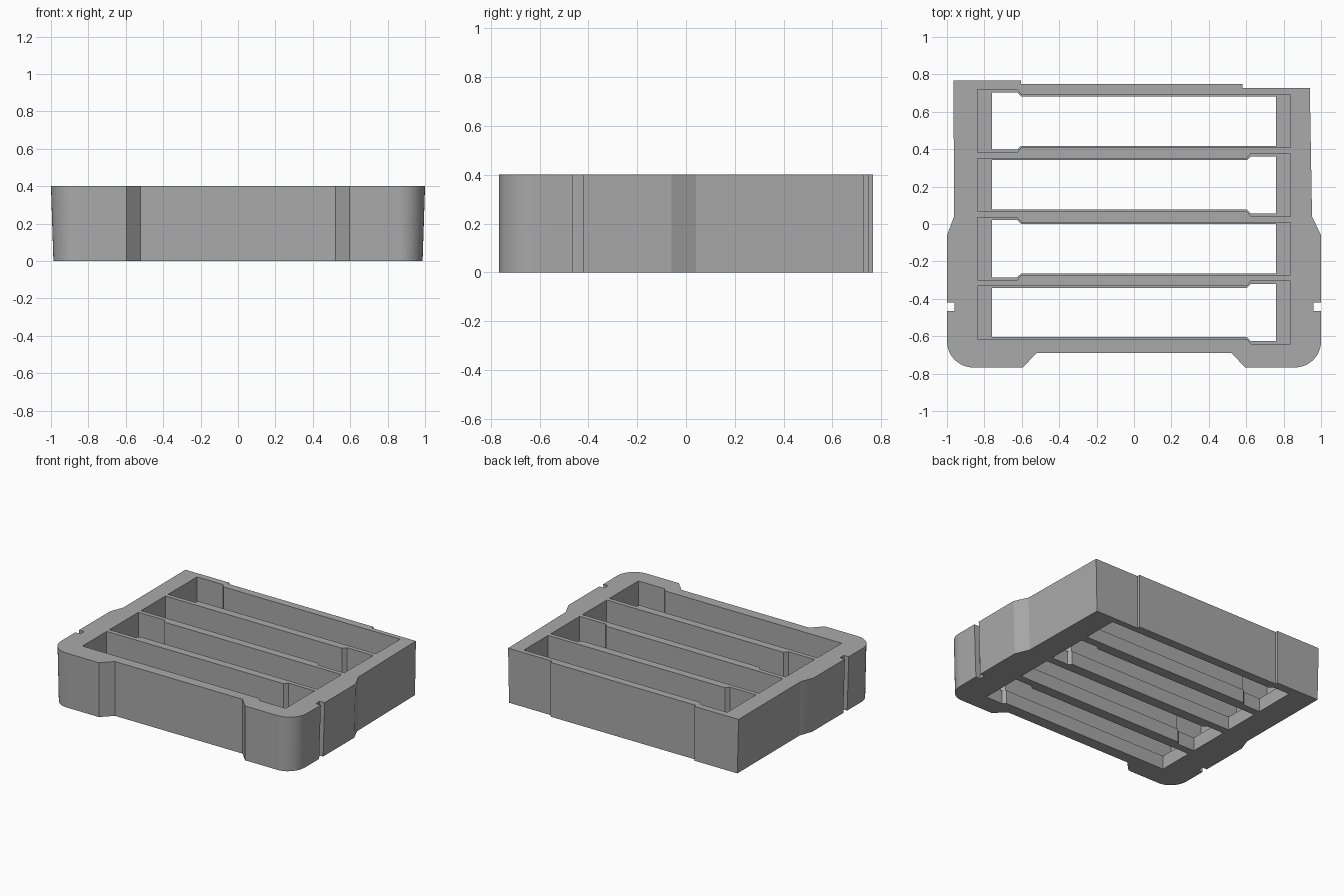
import bpy, bmesh, math

cube = bpy.data.objects.get("Cube")
if cube:
    bpy.data.objects.remove(cube, do_unlink=True)

HEIGHT = 0.4
LEDGE = 0.1          # thickness of the lip under each slot
PITCH = 0.341        # spacing between slots

grey = bpy.data.materials.new("plain grey")
grey.use_nodes = True
grey.diffuse_color = (0.4, 0.4, 0.4, 1)
grey.node_tree.nodes["Principled BSDF"].inputs["Base Color"].default_value = (0.4, 0.4, 0.4, 1)


def prism(name, outline, z0, z1, draft=0.0):
    """Extrude a counter-clockwise outline; draft pulls the sides in at the base."""
    bm = bmesh.new()

    def ring(z, pull):
        verts = []
        for x, y in outline:
            inward = pull * max(0, (abs(x) - 0.86) / 0.14)
            verts.append(bm.verts.new((x - math.copysign(inward, x), y, z)))
        return verts

    low, high = ring(z0, draft), ring(z1, 0)
    bm.faces.new(low[::-1])
    bm.faces.new(high)
    for i in range(len(low)):
        j = (i + 1) % len(low)
        bm.faces.new((low[i], low[j], high[j], high[i]))
    bmesh.ops.recalc_face_normals(bm, faces=bm.faces)
    mesh = bpy.data.meshes.new(name)
    bm.to_mesh(mesh)
    bm.free()
    mesh.materials.append(grey)
    obj = bpy.data.objects.new(name, mesh)
    bpy.context.collection.objects.link(obj)
    return obj


# Outline of the front half of one side: chamfered recess, round corner, notch
R = 0.14
side = [(0.52, -0.69), (0.595, -0.767)]
for i in range(13):
    a = math.radians(-90 + 90 * i / 12)
    side.append((1 - R + R * math.cos(a), -0.767 + R + R * math.sin(a)))
side += [(1, -0.465), (0.96, -0.465), (0.96, -0.42), (1, -0.42), (1, -0.06)]

# Back edge steps down from the right side to the left side
back = [(0.952, 0.04), (0.94, 0.727), (0.58, 0.727), (0.58, 0.748),
        (-0.605, 0.748), (-0.605, 0.767), (-0.965, 0.767), (-0.962, 0.04)]
outline = side + back + [(-x, y) for x, y in reversed(side)]
tray = prism("slotted_tray_block", outline, 0, HEIGHT, draft=0.013)


def slot_outline(cy, flip, length, narrow, wide):
    """Long slot with one widened end; flip puts that end on +x."""
    pts = [(-length, -wide), (-0.625, -wide), (-0.603, -narrow), (length, -narrow)]
    pts += [(x, -y) for x, y in reversed(pts)]
    if flip:
        pts = [(-x, y) for x, y in reversed(pts)]
    return [(x, cy + y) for x, y in pts]


def cut(cutter):
    mod = tray.modifiers.new("cut", 'BOOLEAN')
    mod.operation = 'DIFFERENCE'
    mod.solver = 'EXACT'
    mod.object = cutter
    bpy.context.view_layer.objects.active = tray
    bpy.ops.object.modifier_apply(modifier=mod.name)
    bpy.data.objects.remove(cutter, do_unlink=True)


# Four alternating slots: a wide pocket above, a smaller opening through the lip
for i in range(4):
    cy = 0.55 - i * PITCH
    flip = i % 2 == 1
    cut(prism("pocket", slot_outline(cy, flip, 0.837, 0.141, 0.168), LEDGE, HEIGHT + 0.1))
    cut(prism("opening", slot_outline(cy, flip, 0.76, 0.132, 0.153), -0.1, LEDGE + 0.1))

# Smooth the rounded corners, keep the edges sharp
bpy.ops.object.select_all(action='DESELECT')
tray.select_set(True)
bpy.context.view_layer.objects.active = tray
bpy.ops.object.shade_smooth_by_angle(angle=math.radians(20))
